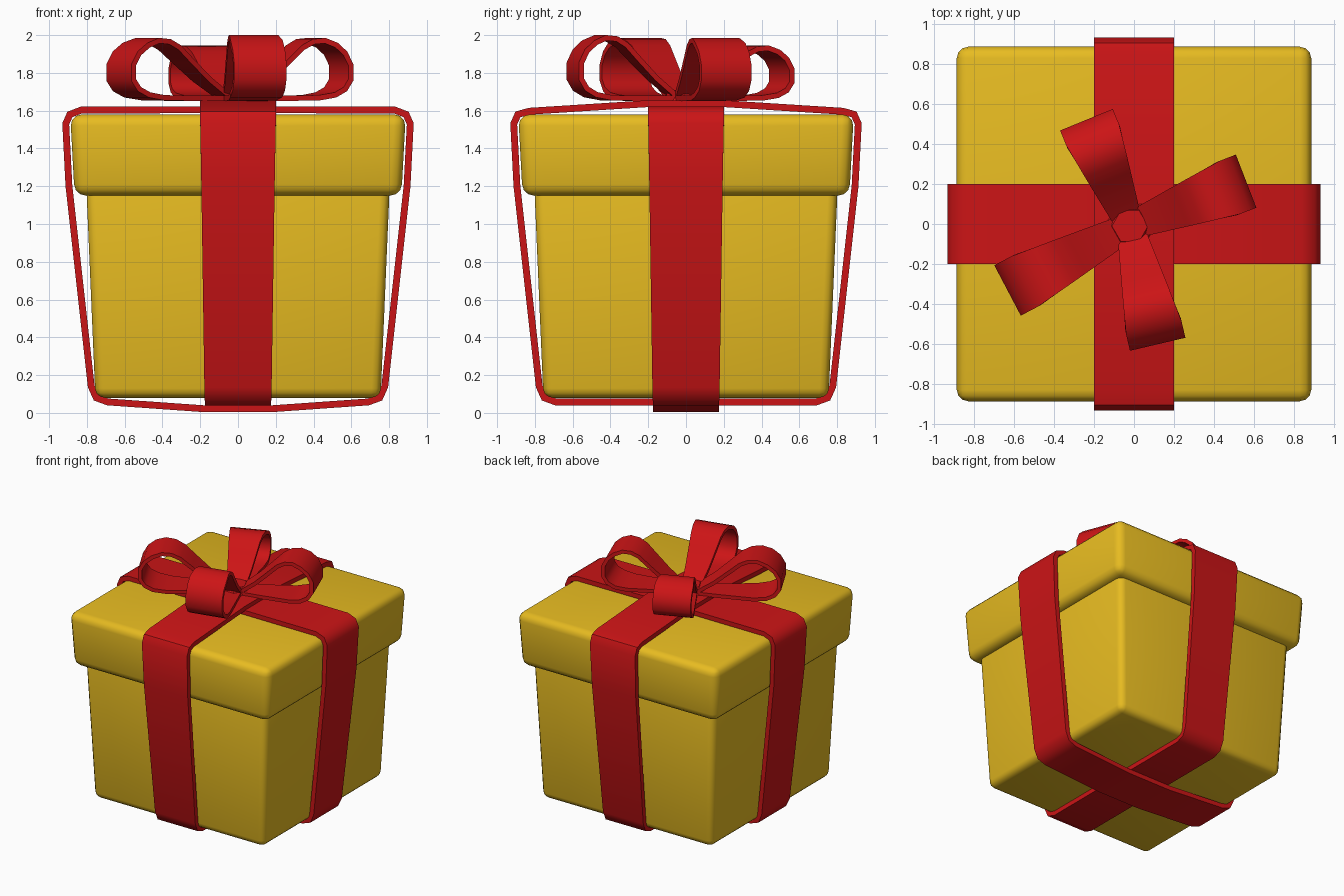
import bpy, bmesh
from math import radians, atan2, hypot, cos, sin
from mathutils import Matrix, Vector

if "Cube" in bpy.data.objects:
    bpy.data.objects.remove(bpy.data.objects["Cube"])


def material(name, rgb):
    m = bpy.data.materials.new(name)
    m.diffuse_color = (*rgb, 1)
    m.use_nodes = True
    m.node_tree.nodes["Principled BSDF"].inputs["Base Color"].default_value = m.diffuse_color
    return m


GOLD = material("gold_paper", (0.80, 0.50, 0.015))
RED = material("red_ribbon", (0.60, 0.007, 0.008))


def add_object(name, bm, mat, thickness=0, angle=40):
    me = bpy.data.meshes.new(name)
    bm.to_mesh(me)
    bm.free()
    me.materials.append(mat)
    ob = bpy.data.objects.new(name, me)
    bpy.context.collection.objects.link(ob)
    bpy.ops.object.select_all(action='DESELECT')
    ob.select_set(True)
    bpy.context.view_layer.objects.active = ob
    if thickness:
        s = ob.modifiers.new("thickness", 'SOLIDIFY')
        s.thickness = thickness
        s.offset = 0
        s.use_even_offset = True
        bpy.ops.object.modifier_apply(modifier=s.name)
    bpy.ops.object.shade_smooth_by_angle(angle=radians(angle))
    return ob


def tapered_box(name, z0, z1, half0, half1, bevel):
    bm = bmesh.new()
    bmesh.ops.create_cube(bm, size=2)
    for v in bm.verts:
        top = v.co.z > 0
        h = half1 if top else half0
        v.co = (v.co.x * h, v.co.y * h, z1 if top else z0)
    bmesh.ops.bevel(bm, geom=bm.edges[:], offset=bevel, segments=3,
                    profile=0.5, affect='EDGES', clamp_overlap=True)
    add_object(name, bm, GOLD)


def strip(name, path, origin, angle, closed, thickness):
    """Sweep a band along path points (distance, height, half width)."""
    bm = bmesh.new()
    turn = Matrix.Translation(origin) @ Matrix.Rotation(angle, 4, 'Z')
    rows = [[bm.verts.new(turn @ Vector((r, s * w, z))) for s in (-1, 1)]
            for r, z, w in path]
    pairs = list(zip(rows, rows[1:] + rows[:1]))
    for a, b in pairs if closed else pairs[:-1]:
        bm.faces.new((a[0], a[1], b[1], b[0]))
    add_object(name, bm, RED, thickness, 50)


# Box and lid
tapered_box("box_body", 0.08, 1.20, 0.755, 0.803, 0.05)
tapered_box("box_lid", 1.15, 1.58, 0.865, 0.888, 0.06)

# Two wrapped ribbons: one half outline, mirrored to close the loop
def wrapped_ribbon(name, bottom, top_edge, top, angle):
    half = [(0.18, bottom, 0.175), (0.69, 0.058, 0.175), (0.75, 0.08, 0.176),
            (0.777, 0.14, 0.178), (0.895, 1.20, 0.194), (0.912, 1.53, 0.20),
            (0.89, 1.58, 0.20), (0.83, top_edge, 0.20), (0.20, top, 0.20)]
    path = half + [(-r, z, w) for r, z, w in reversed(half)]
    strip(name, path, (0, 0, 0), angle, True, 0.036)


wrapped_ribbon("ribbon_side_to_side", 0.022, 1.603, 1.605, 0)
wrapped_ribbon("ribbon_front_to_back", 0.058, 1.597, 1.637, radians(90))

# Bow loops: profile as (fraction of reach, fraction of height)
PROFILE = [(0, 0), (0.35, 0), (0.70, 0.01), (0.84, 0.06), (0.93, 0.16),
           (0.98, 0.32), (0.98, 0.58), (0.93, 0.78), (0.85, 0.92),
           (0.75, 1), (0.65, 0.98), (0.56, 0.88), (0.45, 0.66),
           (0.28, 0.33), (0.10, 0.05)]
CENTRE = Vector((-0.02, -0.01, 0))
LOOPS = {"back": (-0.235, 0.515, 1.945), "right": (0.555, 0.212, 1.985),
         "left": (-0.628, -0.33, 1.985), "front": (0.117, -0.595, 2.0)}
for side, (x, y, top) in LOOPS.items():
    dx, dy = x - CENTRE.x, y - CENTRE.y
    reach, base = hypot(dx, dy) + 0.003, 1.665
    path = [(t * reach, base + h * (top - 0.014 - base),
             0.065 + 0.077 * min(1, t / 0.85)) for t, h in PROFILE]
    strip("bow_loop_" + side, path, CENTRE, atan2(dy, dx), False, 0.028)

# Knot: low six-sided dome
bm = bmesh.new()
bmesh.ops.create_cone(bm, cap_ends=True, segments=6, radius1=0.13,
                      radius2=0.09, depth=0.06,
                      matrix=Matrix.Translation((-0.02, -0.01, 1.68))
                      @ Matrix.Rotation(radians(30), 4, 'Z'))
add_object("bow_knot", bm, RED)
